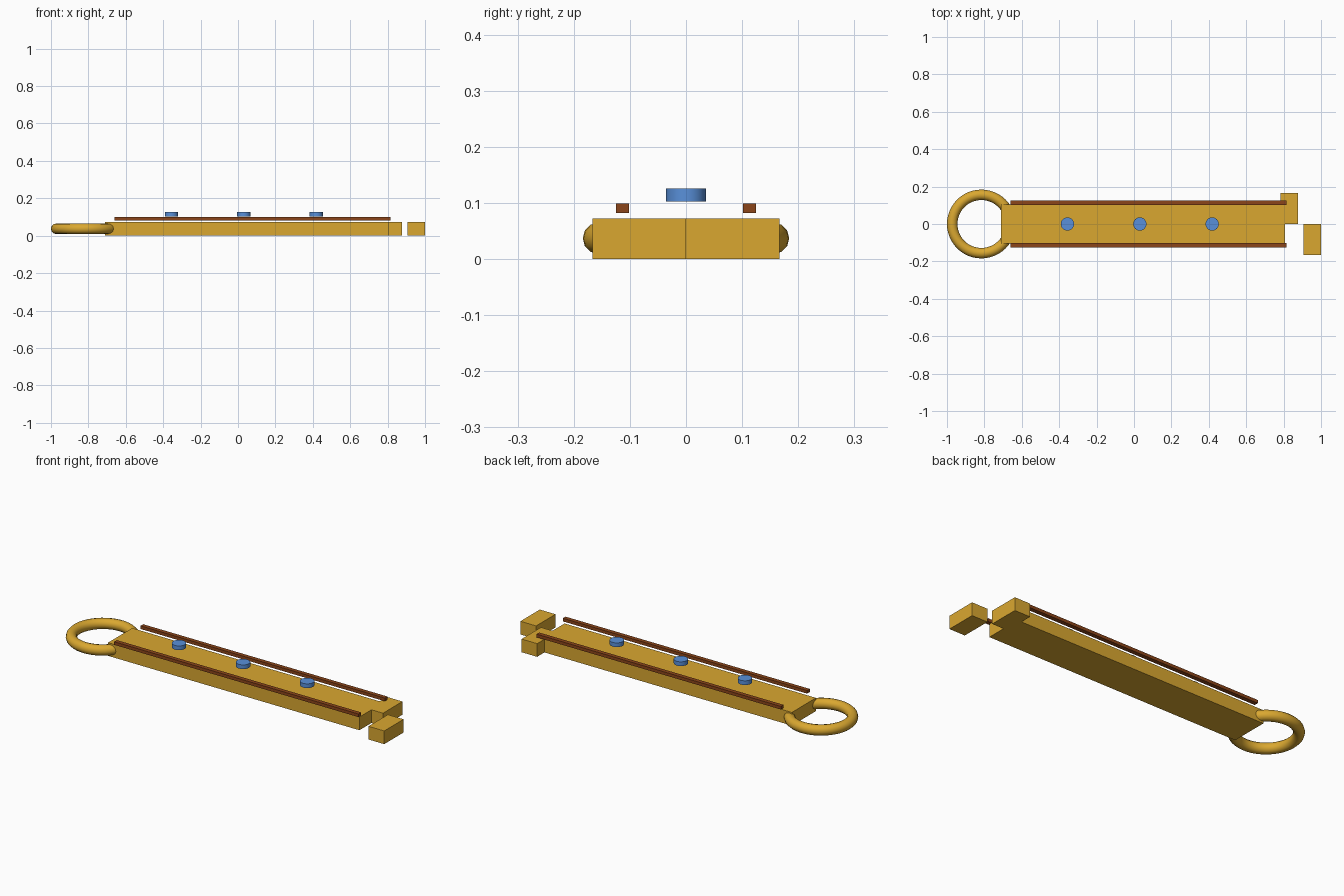
import bpy
import math

if "Cube" in bpy.data.objects:
    bpy.data.objects.remove(bpy.data.objects["Cube"])


def material(name, color):
    m = bpy.data.materials.new(name)
    m.diffuse_color = (*color, 1)
    m.use_nodes = True
    m.node_tree.nodes["Principled BSDF"].inputs["Base Color"].default_value = m.diffuse_color
    return m


GOLD = material("gold", (0.70, 0.39, 0.03))
BROWN = material("brown", (0.26, 0.06, 0.01))
BLUE = material("blue", (0.10, 0.28, 0.70))


def finish(name, mat, smooth=False):
    ob = bpy.context.object
    ob.name = name
    ob.data.materials.append(mat)
    if smooth:
        bpy.ops.object.shade_smooth_by_angle(angle=math.radians(40))
    return ob


def box(name, mat, x, y, z):
    """Box from (min, max) ranges on each axis."""
    spans = (x, y, z)
    bpy.ops.mesh.primitive_cube_add(size=1, location=[(a + b) / 2 for a, b in spans])
    bpy.context.object.scale = [b - a for a, b in spans]
    bpy.ops.object.transform_apply(location=False, rotation=False, scale=True)
    return finish(name, mat)


H = 0.072

# Flat main bar
box("shaft", GOLD, (-0.712, 0.806), (-0.104, 0.104), (0, H))

# Two offset teeth at the tip
box("inner_tooth", GOLD, (0.782, 0.876), (0, 0.167), (0, H))
box("outer_tooth", GOLD, (0.905, 1.0), (-0.167, 0), (0, H))

# Ring handle
bpy.ops.mesh.primitive_torus_add(
    location=(-0.816, 0, 0.037), major_radius=0.156, minor_radius=0.028,
    major_segments=48, minor_segments=12)
finish("ring_handle", GOLD, smooth=True)

# Trim rails floating above both long edges
for side, label in ((-1, "front"), (1, "back")):
    y = side * 0.1135
    box(label + "_rail", BROWN, (-0.66, 0.815), (y - 0.0115, y + 0.0115), (0.082, 0.099))

# Row of round studs
for i in range(3):
    bpy.ops.mesh.primitive_cylinder_add(
        vertices=24, radius=0.0355, depth=0.023,
        location=(0.031 + (i - 1) * 0.387, 0, 0.1145))
    finish("stud_%d" % (i + 1), BLUE, smooth=True)
